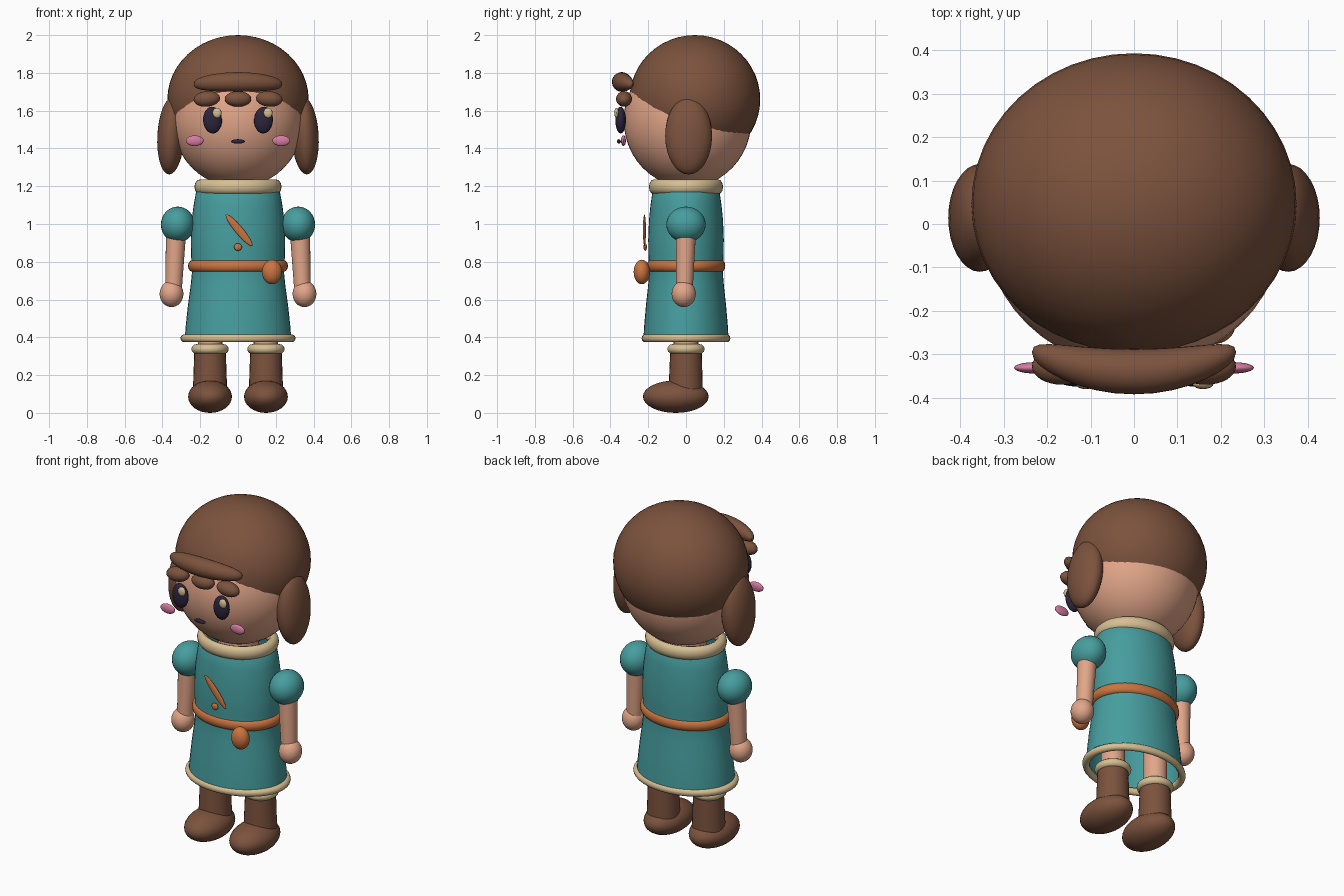
import bpy, bmesh, math
from mathutils import Matrix, Vector

if "Cube" in bpy.data.objects:
    bpy.data.objects.remove(bpy.data.objects["Cube"])


def mat(name, r, g, b):
    m = bpy.data.materials.new(name)
    m.diffuse_color = (r, g, b, 1)
    m.use_nodes = True
    m.node_tree.nodes["Principled BSDF"].inputs["Base Color"].default_value = m.diffuse_color
    return m


BROWN = mat("brown", 0.20, 0.085, 0.047)
SKIN = mat("skin", 0.76, 0.38, 0.25)
TEAL = mat("teal", 0.063, 0.34, 0.345)
LEATHER = mat("orange leather", 0.60, 0.175, 0.05)
CREAM = mat("cream trim", 0.68, 0.52, 0.29)
PINK = mat("pink", 0.68, 0.20, 0.36)
DARK = mat("dark navy", 0.025, 0.018, 0.045)


def finish(name, bm, material):
    bmesh.ops.recalc_face_normals(bm, faces=bm.faces)
    me = bpy.data.meshes.new(name)
    bm.to_mesh(me)
    bm.free()
    me.materials.append(material)
    for p in me.polygons:
        p.use_smooth = True
    ob = bpy.data.objects.new(name, me)
    bpy.context.collection.objects.link(ob)
    return ob


def ball(name, loc, radii, material, tilt=0, seg=32):
    """Ellipsoid, tilted about the front-back axis (degrees)."""
    bm = bmesh.new()
    bmesh.ops.create_uvsphere(bm, u_segments=seg, v_segments=seg // 2, radius=1)
    m = (Matrix.Translation(loc) @ Matrix.Rotation(math.radians(tilt), 4, 'Y')
         @ Matrix.Diagonal((*radii, 1)))
    bmesh.ops.transform(bm, matrix=m, verts=bm.verts)
    return finish(name, bm, material)


def lathe(name, profile, material, loc=(0, 0), ysc=1, loop=False, seg=40):
    """Revolve (radius, z) points, squashed front to back."""
    bm = bmesh.new()
    rings = []
    for r, z in profile:
        rings.append([bm.verts.new((loc[0] + r * math.cos(a), loc[1] + r * ysc * math.sin(a), z))
                      for a in (2 * math.pi * i / seg for i in range(seg))])
    if loop:
        rings.append(rings[0])
    for lo, hi in zip(rings, rings[1:]):
        for i in range(seg):
            j = (i + 1) % seg
            bm.faces.new((lo[i], lo[j], hi[j], hi[i]))
    return finish(name, bm, material)


def band(name, r, z, tr, tz, material, loc=(0, 0), ysc=1):
    """Torus with tube radii tr (outward) and tz (height)."""
    pts = [(r + tr * math.cos(a), z + tz * math.sin(a))
           for a in (2 * math.pi * i / 12 for i in range(12))]
    return lathe(name, pts, material, loc, ysc, True)


def limb(name, a, b, ra, rb, material):
    """Tapered closed cylinder between two points."""
    a, b = Vector(a), Vector(b)
    d = b - a
    bm = bmesh.new()
    bmesh.ops.create_cone(bm, cap_ends=True, segments=24, radius1=ra, radius2=rb, depth=d.length)
    m = Matrix.Translation((a + b) / 2) @ d.to_track_quat('Z', 'Y').to_matrix().to_4x4()
    bmesh.ops.transform(bm, matrix=m, verts=bm.verts)
    return finish(name, bm, material)


# Head and hair cap
ball("head", (0, 0.008, 1.55), (0.347, 0.338, 0.355), SKIN, seg=48)
ball("hair_cap", (0, 0.047, 1.66), (0.374, 0.346, 0.34), BROWN, seg=48)

# Fringe roll, bent around the forehead
fringe = ball("fringe_roll", (0, 0, 0), (1, 1, 1), BROWN)
for v in fringe.data.vertices:
    x, y, z = v.co
    fat = max(1 - x * x, 1e-6) ** -0.1
    v.co = (0.235 * x, -0.34 + 0.052 * y * fat + 0.045 * x * x,
            1.752 + 0.052 * z * fat - 0.012 * x * x)
for i, x in enumerate((-0.165, 0, 0.165)):
    ball(f"fringe_tuft_{i}", (x, -0.328, 1.662), (0.07, 0.042, 0.041), BROWN, tilt=x * 30)

# Mouth
ball("mouth", (0, -0.355, 1.437), (0.037, 0.01, 0.012), DARK, seg=16)

# Tunic, open at the hem
lathe("tunic", [(0.282, 0.39), (0.277, 0.46), (0.265, 0.57), (0.25, 0.68), (0.243, 0.75),
                (0.249, 0.84), (0.25, 0.92), (0.245, 1.02), (0.235, 1.1), (0.222, 1.17),
                (0.2, 1.2)], TEAL, ysc=0.8)
band("hem", 0.283, 0.395, 0.022, 0.021, CREAM, ysc=0.77)
band("belt", 0.238, 0.778, 0.027, 0.032, LEATHER, ysc=0.785)
band("collar", 0.201, 1.197, 0.03, 0.039, CREAM, ysc=0.85)
limb("neck", (0, 0, 1.1), (0, 0, 1.26), 0.11, 0.11, SKIN)

# Chest clasp, button and belt pouch
ball("clasp", (0.006, -0.22, 0.967), (0.108, 0.008, 0.021), LEATHER, tilt=50)
ball("button", (0, -0.216, 0.878), (0.021, 0.009, 0.02), LEATHER, seg=16)
ball("pouch", (0.18, -0.234, 0.746), (0.053, 0.043, 0.065), LEATHER)

# Paired parts
for s, side in ((-1, "left"), (1, "right")):
    ball(side + "_hair_bun", (s * 0.355, 0.014, 1.467), (0.072, 0.124, 0.205), BROWN, tilt=-s * 3)
    ball(side + "_eye", (s * 0.135, -0.346, 1.55), (0.05, 0.028, 0.071), DARK, tilt=s * 3, seg=24)
    ball(side + "_eye_glint", (s * 0.135 + 0.024, -0.368, 1.588), (0.024, 0.012, 0.027), CREAM, seg=16)
    ball(side + "_cheek", (s * 0.229, -0.331, 1.441), (0.047, 0.013, 0.028), PINK, seg=24)
    # Arms
    ball(side + "_sleeve", (s * 0.319, 0, 0.997), (0.089, 0.104, 0.095), TEAL)
    limb(side + "_arm", (s * 0.327, 0, 0.98), (s * 0.341, -0.008, 0.66), 0.054, 0.044, SKIN)
    ball(side + "_hand", (s * 0.352, -0.012, 0.63), (0.063, 0.064, 0.07), SKIN)
    # Legs and boots
    x = s * 0.148
    limb(side + "_leg", (x, 0, 0.3), (x, 0, 0.62), 0.065, 0.065, SKIN)
    limb(side + "_boot_shaft", (x, -0.002, 0.08), (x, 0, 0.34), 0.092, 0.083, BROWN)
    band(side + "_boot_cuff", 0.072, 0.338, 0.027, 0.026, CREAM, loc=(x, 0))
    ball(side + "_boot_foot", (x, -0.054, 0.086), (0.116, 0.174, 0.086), BROWN)

# Keep the hard edges of tube ends crisp
bpy.ops.object.select_all(action='SELECT')
bpy.context.view_layer.objects.active = fringe
bpy.ops.object.shade_smooth_by_angle(angle=math.radians(40))
